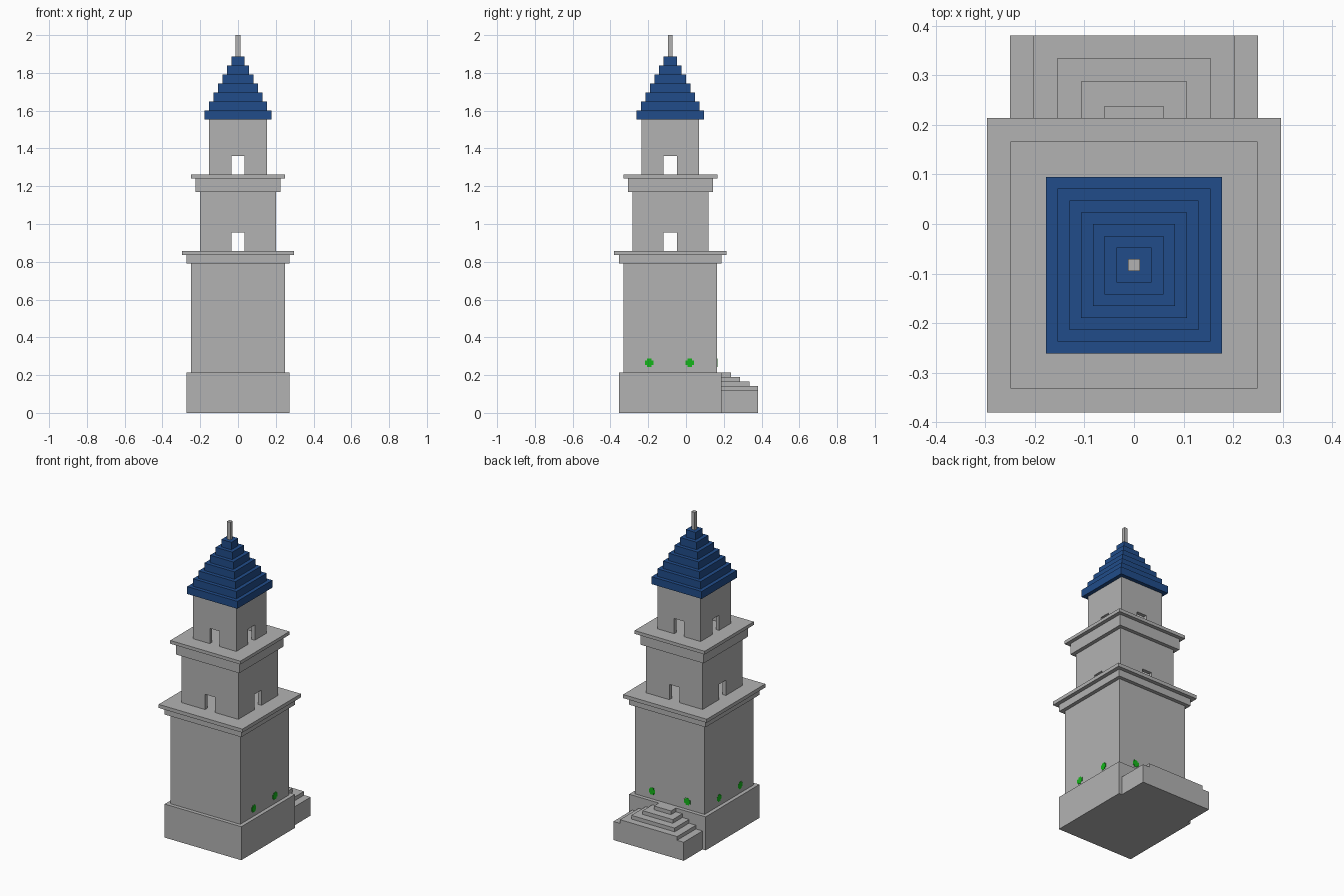
import bpy
import bmesh
from mathutils import Matrix, Vector

cube = bpy.data.objects.get("Cube")
if cube:
    bpy.data.objects.remove(cube, do_unlink=True)

CY = -0.083     # tower axis in y
STEP = 0.0238   # common stone module


def material(name, rgb):
    mat = bpy.data.materials.new(name)
    mat.use_nodes = True
    colour = (*rgb, 1.0)
    mat.diffuse_color = colour
    mat.node_tree.nodes["Principled BSDF"].inputs["Base Color"].default_value = colour
    return mat


STONE = material("grey_stone", (0.45, 0.45, 0.45))
ROOF = material("blue_roof", (0.015, 0.073, 0.255))
GREEN = material("green_lamp", (0.007, 0.46, 0.01))


def boxes(name, mat, *bounds):
    """One object made of boxes, each given by its low and high corner."""
    bm = bmesh.new()
    for low, high in bounds:
        low, high = Vector(low), Vector(high)
        place = Matrix.Translation((low + high) / 2) @ Matrix.Diagonal((*(high - low), 1))
        bmesh.ops.create_cube(bm, size=1, matrix=place)
    mesh = bpy.data.meshes.new(name)
    bm.to_mesh(mesh)
    bm.free()
    mesh.materials.append(mat)
    obj = bpy.data.objects.new(name, mesh)
    bpy.context.collection.objects.link(obj)
    return obj


def block(hx, hy, z0, z1):
    """Corners of a box centred on the tower axis."""
    return (-hx, CY - hy, z0), (hx, CY + hy, z1)


def square(half, z0, z1):
    return block(half, half, z0, z1)


def cut(obj, bounds):
    cutter = boxes("cutter", STONE, bounds)
    cutter.hide_render = True
    mod = obj.modifiers.new("cut", "BOOLEAN")
    mod.operation, mod.solver, mod.object = "DIFFERENCE", "EXACT", cutter
    bpy.context.view_layer.objects.active = obj
    bpy.ops.object.modifier_apply(modifier=mod.name)
    bpy.data.objects.remove(cutter, do_unlink=True)


def room(name, half, z0, z1):
    """Hollow storey with a doorway in each of its four walls."""
    obj = boxes(name, STONE, square(half, z0, z1))
    inner, door, top = half - STEP, 0.035, z0 + 0.098
    cut(obj, square(inner, z0 - 0.1, z1 + 0.1))
    cut(obj, block(1, door, z0 - 0.1, top))
    cut(obj, block(door, 1, z0 - 0.1, top))


# Tower, from the ground up
boxes("plinth", STONE, square(0.272, 0, 0.215))
boxes("lower_shaft", STONE, square(0.248, 0.215, 0.79))
boxes("lower_cornice", STONE, square(0.272, 0.79, 0.835), square(0.297, 0.835, 0.858))
room("middle_storey", 0.201, 0.858, 1.17)
boxes("upper_cornice", STONE, square(0.225, 1.17, 1.242), square(0.249, 1.242, 1.263))
room("top_storey", 0.153, 1.263, 1.553)

# Stepped roof and spire
tier = 0.0477
boxes("stepped_roof", ROOF, *[
    square(0.178 - i * STEP, 1.553 + i * tier, 1.553 + (i + 1) * tier) for i in range(7)])
boxes("spire", STONE, square(0.012, 1.887, 2.0))

# Back stairs: a wide base with narrowing treads
back = CY + 0.272
treads = [(0.25, 0.38, 0.119), (0.203, 0.38, 0.143), (0.154, 0.335, 0.167),
          (0.107, 0.287, 0.191), (0.06, 0.238, 0.215)]
low = 0
stairs = []
for half, depth, top in treads:
    stairs.append(((-half, back, low), (half, depth, top)))
    low = top
boxes("back_stairs", STONE, *stairs)

# Round green lamps on the sides and back, as thin stepped plates
LAMP_Z, FACE, THIN = 0.265, 0.248, 0.002
plus = [(0.022, 0.012), (0.012, 0.022)]


def lamp(name, centre, along_x):
    parts = []
    for wide, tall in plus:
        size = Vector((wide, THIN, tall) if along_x else (THIN, wide, tall))
        parts.append((centre - size, centre + size))
    boxes(name, GREEN, *parts)


for side, label in ((1, "left"), (-1, "right")):
    lamp("back_lamp_" + label, Vector((side * 0.125, CY + FACE, LAMP_Z)), True)
    for end, place in ((1, "rear"), (-1, "front")):
        y = CY - 0.004 + end * 0.107
        lamp(label + "_lamp_" + place, Vector((side * FACE, y, LAMP_Z)), False)
